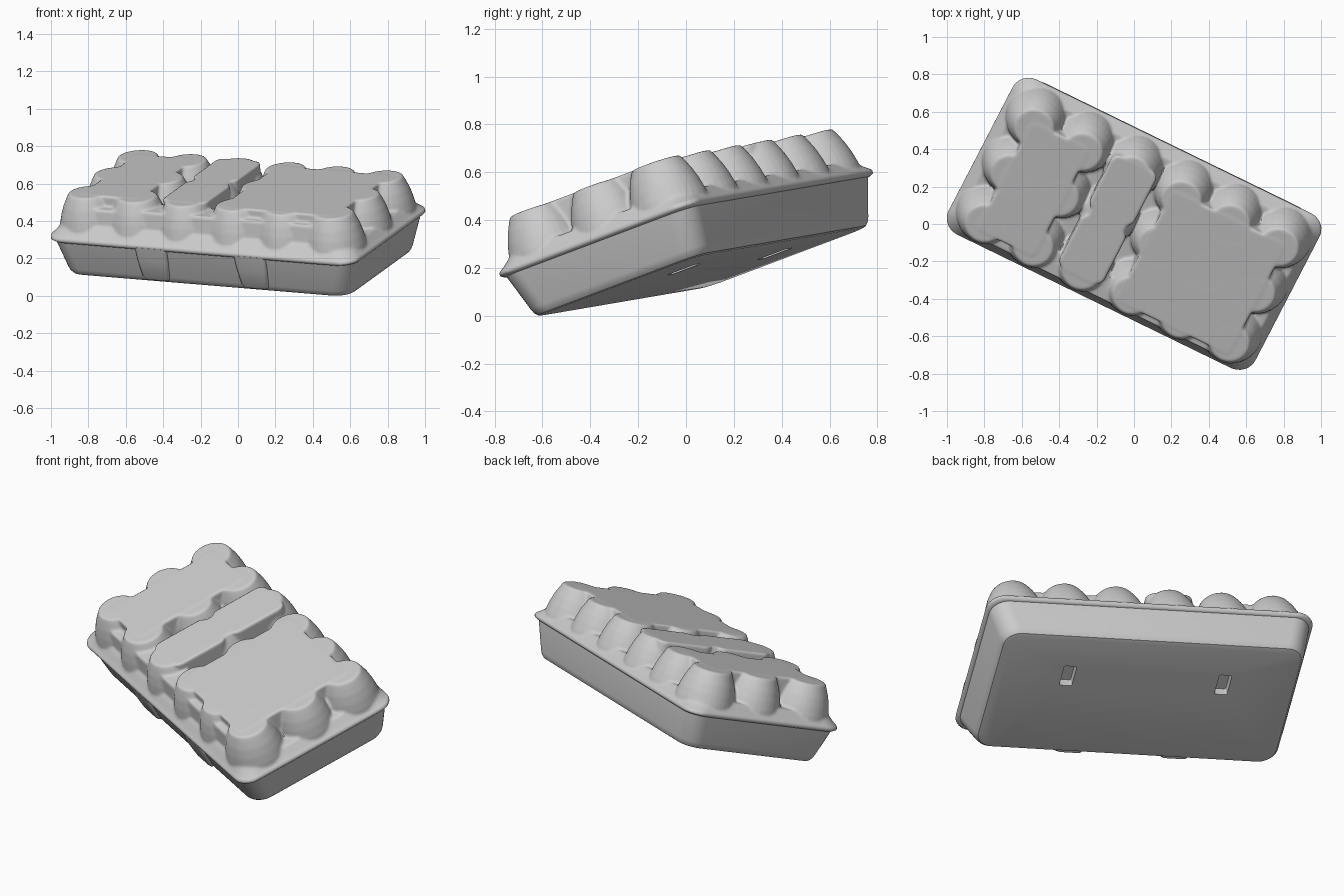
import bpy, bmesh, math
from mathutils import Matrix, Vector

if "Cube" in bpy.data.objects:
    bpy.data.objects.remove(bpy.data.objects["Cube"])

# Carton frame: long axis, short axis and up axis of the tilted box
n = Vector((-0.08, -0.335, 1)).normalized()
u = Vector((0.896, -0.437, -0.073))
u = (u - n * u.dot(n)).normalized()
v = n.cross(u)
FRAME = Matrix((u, v, n)).transposed().to_4x4()
FRAME.translation = (0, 0, 0.382)


def rounded(cx, cy, a, b, r, h, seg=8):
    """Rounded rectangle ring with half sizes a, b at height h."""
    pts = []
    for q, (sx, sy) in enumerate([(1, 1), (-1, 1), (-1, -1), (1, -1)]):
        for i in range(seg + 1):
            t = math.pi / 2 * (q + i / seg)
            pts.append((cx + sx * (a - r) + r * math.cos(t),
                        cy + sy * (b - r) + r * math.sin(t), h))
    return pts


def circle(cx, cy, r, h, seg=32):
    return [(cx + r * math.cos(2 * math.pi * i / seg),
             cy + r * math.sin(2 * math.pi * i / seg), h) for i in range(seg)]


def loft(bm, rings):
    """Closed solid through a stack of rings, bottom to top."""
    rows = [[bm.verts.new(p) for p in ring] for ring in rings]
    k = len(rows[0])
    for lo, hi in zip(rows, rows[1:]):
        for i in range(k):
            bm.faces.new((lo[i], lo[(i + 1) % k], hi[(i + 1) % k], hi[i]))
    bm.faces.new(rows[0][::-1])
    bm.faces.new(rows[-1])


def block(bm, u0, u1, v0, v1, h0, h1, r=0.02, taper=0.0):
    cx, cy, a, b = (u0 + u1) / 2, (v0 + v1) / 2, (u1 - u0) / 2, (v1 - v0) / 2
    loft(bm, [rounded(cx, cy, a + taper, b + taper, r, h0),
              rounded(cx, cy, a, b, r, h1)])


def make(name, bm):
    bmesh.ops.recalc_face_normals(bm, faces=bm.faces)
    me = bpy.data.meshes.new(name)
    bm.to_mesh(me)
    bm.free()
    ob = bpy.data.objects.new(name, me)
    bpy.context.collection.objects.link(ob)
    ob.matrix_world = FRAME
    return ob


def apply_all(ob):
    bpy.context.view_layer.objects.active = ob
    for m in list(ob.modifiers):
        bpy.ops.object.modifier_apply(modifier=m.name)


# ---- tray: tapered box with rounded bottom edge
bm = bmesh.new()
loft(bm, [rounded(0, 0, a, b, r, h) for a, b, r, h in [
    (0.815, 0.395, 0.08, -0.217), (0.835, 0.415, 0.09, -0.213),
    (0.848, 0.428, 0.10, -0.198), (0.854, 0.434, 0.10, -0.18),
    (0.896, 0.472, 0.10, -0.02), (0.90, 0.475, 0.10, 0.0)]])
tray = make("tray", bm)

# underside pockets
bm = bmesh.new()
for cu in (-0.44, 0.43):
    block(bm, cu - 0.035, cu + 0.035, 0.06, 0.2, -0.3, -0.17, 0.01)
pockets = make("pocket_cutter", bm)
pockets.hide_render = True
pockets.hide_set(True)
mod = tray.modifiers.new("pockets", "BOOLEAN")
mod.object = pockets
mod.solver = 'EXACT'
apply_all(tray)

# ---- lid: flange, egg domes and flat label panels fused into one moulded skin
bm = bmesh.new()
loft(bm, [rounded(0, 0, a, b, r, h) for a, b, r, h in [
    (0.90, 0.476, 0.10, -0.02), (0.916, 0.491, 0.10, -0.01),
    (0.916, 0.491, 0.10, 0.006), (0.90, 0.475, 0.10, 0.02),
    (0.86, 0.435, 0.10, 0.065)]])

# egg domes, six columns by three rows
COLS = [-0.73, -0.44, -0.15, 0.15, 0.44, 0.73]
ROWS = [-0.295, 0.02, 0.31]
DOME = [(0.17, 0.0), (0.165, 0.05), (0.154, 0.10), (0.138, 0.15),
        (0.122, 0.185), (0.112, 0.205), (0.104, 0.217)]
for cu in COLS:
    for cv in ROWS:
        loft(bm, [circle(cu, cv, r, h) for r, h in DOME])

# large left and right panels
TOP = 0.219
block(bm, -0.755, -0.41, -0.345, 0.34, 0.0, TOP, 0.03, 0.01)
block(bm, 0.085, 0.76, -0.36, 0.34, 0.0, TOP, 0.03, 0.01)
# narrow middle panel with a pinch at its waist
block(bm, -0.285, -0.02, -0.33, 0.01, 0.1, TOP, 0.05)
block(bm, -0.285, -0.02, 0.04, 0.385, 0.1, TOP, 0.05)
block(bm, -0.26, -0.045, -0.2, 0.2, 0.0, TOP, 0.02)
# front wall bracing the front domes
block(bm, -0.72, -0.44, -0.405, -0.25, 0.0, 0.16, 0.02, 0.03)
block(bm, -0.44, 0.72, -0.405, -0.27, 0.0, 0.17, 0.02, 0.03)
lid = make("lid", bm)
rem = lid.modifiers.new("fuse", "REMESH")
rem.mode = 'VOXEL'
rem.voxel_size = 0.0085
rem.use_smooth_shade = True
sm = lid.modifiers.new("soften", "SMOOTH")
sm.factor = 0.5
sm.iterations = 2
apply_all(lid)

# ---- front latch tabs: low swellings on the front tray wall
latches = []
for cu in (-0.29, 0.3):
    bm = bmesh.new()
    c = -0.445
    loft(bm, [rounded(cu, c + 0.035, 0.07, 0.03, 0.02, -0.20),
              rounded(cu, c + 0.025, 0.08, 0.032, 0.02, -0.18),
              rounded(cu, c + 0.0, 0.09, 0.034, 0.02, -0.08),
              rounded(cu, c - 0.012, 0.095, 0.034, 0.02, -0.005)])
    latches.append(make("latch_tab", bm))

# smooth shading, then rest everything on z = 0
bpy.context.view_layer.update()
parts = [tray, lid] + latches
for ob, ang in zip(parts, (24, 45, 30, 30)):
    bpy.ops.object.select_all(action='DESELECT')
    ob.select_set(True)
    bpy.context.view_layer.objects.active = ob
    bpy.ops.object.shade_smooth_by_angle(angle=math.radians(ang))
low = min((ob.matrix_world @ p.co).z for ob in parts for p in ob.data.vertices)
for ob in parts + [pockets]:
    ob.matrix_world = Matrix.Translation((0, 0, -low)) @ FRAME
